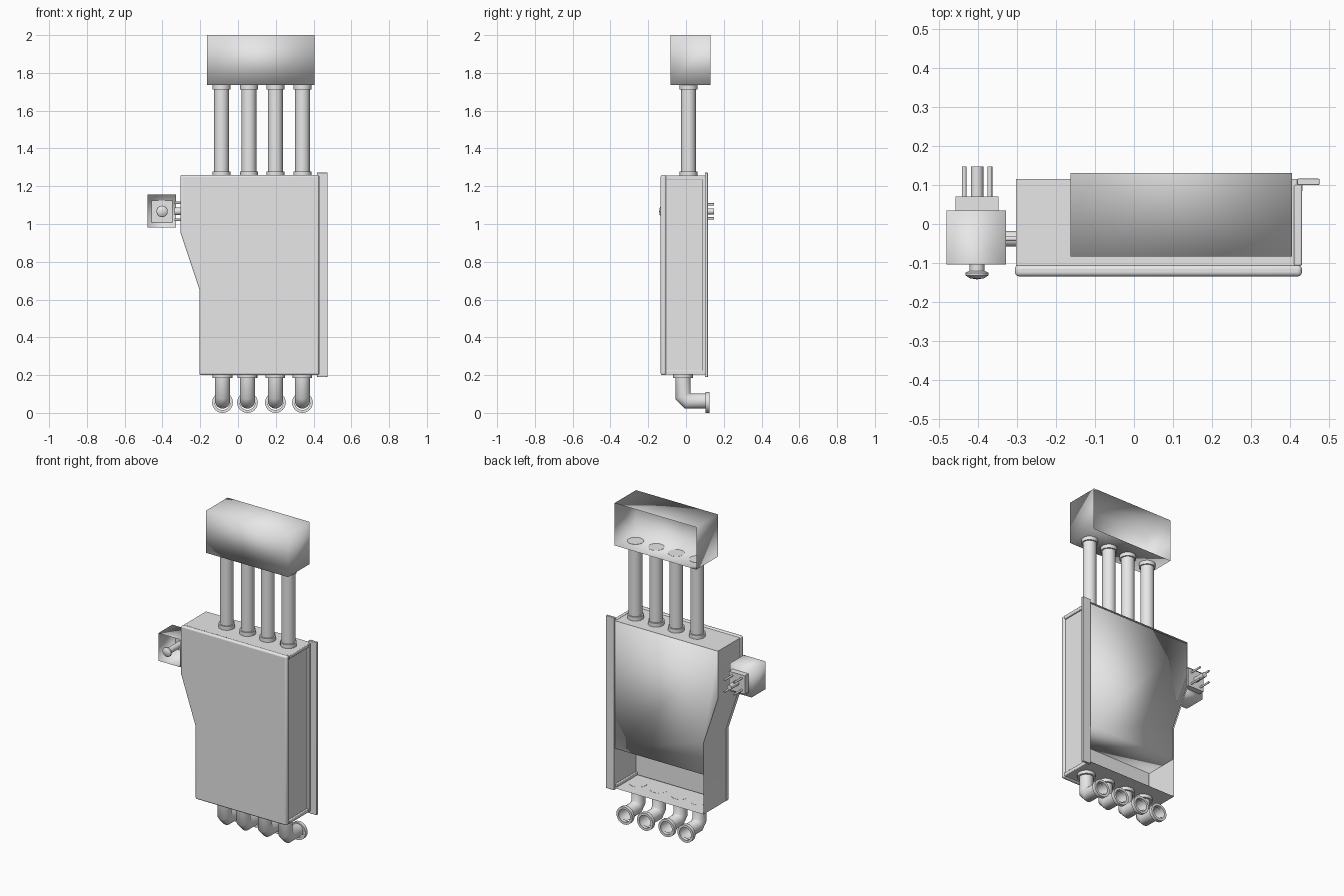
import bpy, bmesh, math
from mathutils import Vector, Matrix

old = bpy.data.objects.get("Cube")
if old:
    bpy.data.objects.remove(old, do_unlink=True)

grey = bpy.data.materials.new("light_grey")
grey.use_nodes = True
grey.diffuse_color = (0.8, 0.8, 0.8, 1)
grey.node_tree.nodes["Principled BSDF"].inputs["Base Color"].default_value = (0.8, 0.8, 0.8, 1)


def finish(name, bm, angle=40, bevel=0):
    """Turn a bmesh into an object; angle=180 is fully smooth."""
    bmesh.ops.recalc_face_normals(bm, faces=bm.faces)
    mesh = bpy.data.meshes.new(name)
    bm.to_mesh(mesh)
    bm.free()
    mesh.materials.append(grey)
    ob = bpy.data.objects.new(name, mesh)
    bpy.context.collection.objects.link(ob)
    bpy.ops.object.select_all(action='DESELECT')
    ob.select_set(True)
    bpy.context.view_layer.objects.active = ob
    if angle >= 180:
        bpy.ops.object.shade_smooth()
    else:
        bpy.ops.object.shade_smooth_by_angle(angle=math.radians(angle))
    if bevel:
        mod = ob.modifiers.new("rounded_edges", 'BEVEL')
        mod.width, mod.segments = bevel, 3
    return ob


def prism(name, outline, y0, y1, front=True, back=True, **kw):
    """Extrude an x-z outline along y, with optional end caps."""
    bm = bmesh.new()
    a = [bm.verts.new((x, y0, z)) for x, z in outline]
    b = [bm.verts.new((x, y1, z)) for x, z in outline]
    n = len(a)
    for i in range(n):
        j = (i + 1) % n
        bm.faces.new((a[i], a[j], b[j], b[i]))
    if front:
        bm.faces.new(a)
    if back:
        bm.faces.new(b)
    return finish(name, bm, **kw)


def box(name, x, y, z, **kw):
    outline = [(x[0], z[0]), (x[1], z[0]), (x[1], z[1]), (x[0], z[1])]
    return prism(name, outline, y[0], y[1], **kw)


def lathe(name, profile, origin, axis, sides=24):
    """Spin (radius, distance) points around an axis through origin."""
    rot = Vector((0, 0, 1)).rotation_difference(Vector(axis)).to_matrix().to_4x4()
    bm = bmesh.new()
    verts = [bm.verts.new((r, 0, d)) for r, d in profile]
    edges = [bm.edges.new(pair) for pair in zip(verts, verts[1:])]
    bmesh.ops.spin(bm, geom=verts + edges, cent=(0, 0, 0), axis=(0, 0, 1),
                   angle=math.tau, steps=sides)
    bmesh.ops.remove_doubles(bm, verts=bm.verts, dist=1e-5)
    bm.transform(Matrix.Translation(origin) @ rot)
    return finish(name, bm)


def rod(name, r, origin, axis, length):
    return lathe(name, [(0, 0), (r, 0), (r, length), (0, length)], origin, axis)


def elbow(name, path, r, sides=24):
    """Sweep a circle along a y-z path with mitred bends."""
    bm = bmesh.new()
    pts = [Vector(p) for p in path]
    rings = []
    for i, p in enumerate(pts):
        d0 = (p - pts[max(i - 1, 0)]).normalized()
        d1 = (pts[min(i + 1, len(pts) - 1)] - p).normalized()
        t = (d0 + d1).normalized()
        side = Vector((0, -t.z, t.y)) / max(t.dot(d0), t.dot(d1))
        rings.append([bm.verts.new(p + Vector((1, 0, 0)) * r * math.cos(k * math.tau / sides)
                                   + side * r * math.sin(k * math.tau / sides))
                      for k in range(sides)])
    for a, b in zip(rings, rings[1:]):
        for k in range(sides):
            m = (k + 1) % sides
            bm.faces.new((a[k], a[m], b[m], b[k]))
    return finish(name, bm, angle=50)


# Upper box, open at the back
box("upper_box", (-0.163, 0.405), (-0.083, 0.13), (1.735, 2.0), back=False, angle=180)

# Rounded front cover
cover = [(-0.205, 0.2), (0.43, 0.2), (0.43, 1.26), (-0.305, 1.26), (-0.305, 0.955), (-0.205, 0.655)]
prism("front_cover", cover, -0.134, -0.105, bevel=0.01)

# Thin casing walls, open at the back
walls = [(-0.202, 0.205), (0.42, 0.205), (0.42, 1.255), (-0.302, 1.255), (-0.302, 0.955), (-0.202, 0.655)]
prism("casing_walls", walls, -0.106, 0.115, front=False, back=False)

# Inner tank that fills the casing above the lower bay
tank = [(-0.198, 0.45), (0.416, 0.45), (0.416, 1.25), (-0.298, 1.25), (-0.298, 0.955), (-0.198, 0.655)]
prism("inner_tank", tank, -0.1, 0.108, angle=180)

# Lips framing the recessed side, and the mounting flange
for name, z in (("top", (1.235, 1.258)), ("bottom", (0.202, 0.225))):
    box(name + "_side_lip", (0.41, 0.43), (-0.107, 0.1), z, bevel=0.004)
box("mounting_flange", (0.418, 0.475), (0.1, 0.116), (0.19, 1.272), bevel=0.003)
box("flange_return", (0.418, 0.432), (0.085, 0.102), (0.205, 1.255))

# Upper pipes with a collar at each end
for i, x in enumerate((-0.087, 0.058, 0.198, 0.341)):
    rod(f"upper_pipe_{i}", 0.039, (x, 0.013, 1.25), (0, 0, 1), 0.486)
    for end, z in (("lower", 1.255), ("upper", 1.712)):
        rod(f"{end}_collar_{i}", 0.047, (x, 0.013, z), (0, 0, 1), 0.024)

# Lower elbows with a collar and an open flared end ring
for i, x in enumerate((-0.082, 0.05, 0.198, 0.341)):
    elbow(f"lower_elbow_{i}", [(x, -0.016, 0.206), (x, -0.016, 0.09),
                               (x, 0.01, 0.063), (x, 0.115, 0.063)], 0.04)
    rod(f"elbow_collar_{i}", 0.052, (x, -0.016, 0.185), (0, 0, 1), 0.021)
    ring = [(0.04, 0), (0.055, 0), (0.055, 0.022), (0.04, 0.022), (0.04, 0)]
    lathe(f"elbow_end_ring_{i}", ring, (x, 0.102, 0.063 - 0.008), (0, 1, 0))

# Side control box, open at the front, with a rear plate
cx, cz = -0.402, 1.067
box("control_box", (-0.48, -0.328), (-0.104, 0.035), (0.982, 1.155), front=False, angle=180)
box("control_rear_plate", (cx - 0.055, cx + 0.055), (0.034, 0.07), (cz - 0.058, cz + 0.058))

# Push knob with a domed cap
lathe("control_knob", [(0.019, 0), (0.019, 0.155), (0.03, 0.16), (0.029, 0.167),
                       (0.018, 0.174), (0, 0.177)], (cx, 0.035, cz), (0, -1, 0))

# Rear terminals and links to the casing
rod("rear_terminal", 0.016, (cx, 0.065, cz), (0, 1, 0), 0.082)
rod("casing_link", 0.02, (-0.335, -0.038, cz), (1, 0, 0), 0.036)
for i, sz in enumerate((-1, 1)):
    rod(f"casing_link_pin_{i}", 0.006, (-0.335, -0.038, cz + sz * 0.045), (1, 0, 0), 0.036)
    for j, sx in enumerate((-1, 1)):
        rod(f"rear_pin_{i}{j}", 0.006, (cx + sx * 0.033, 0.065, cz + sz * 0.037), (0, 1, 0), 0.082)
